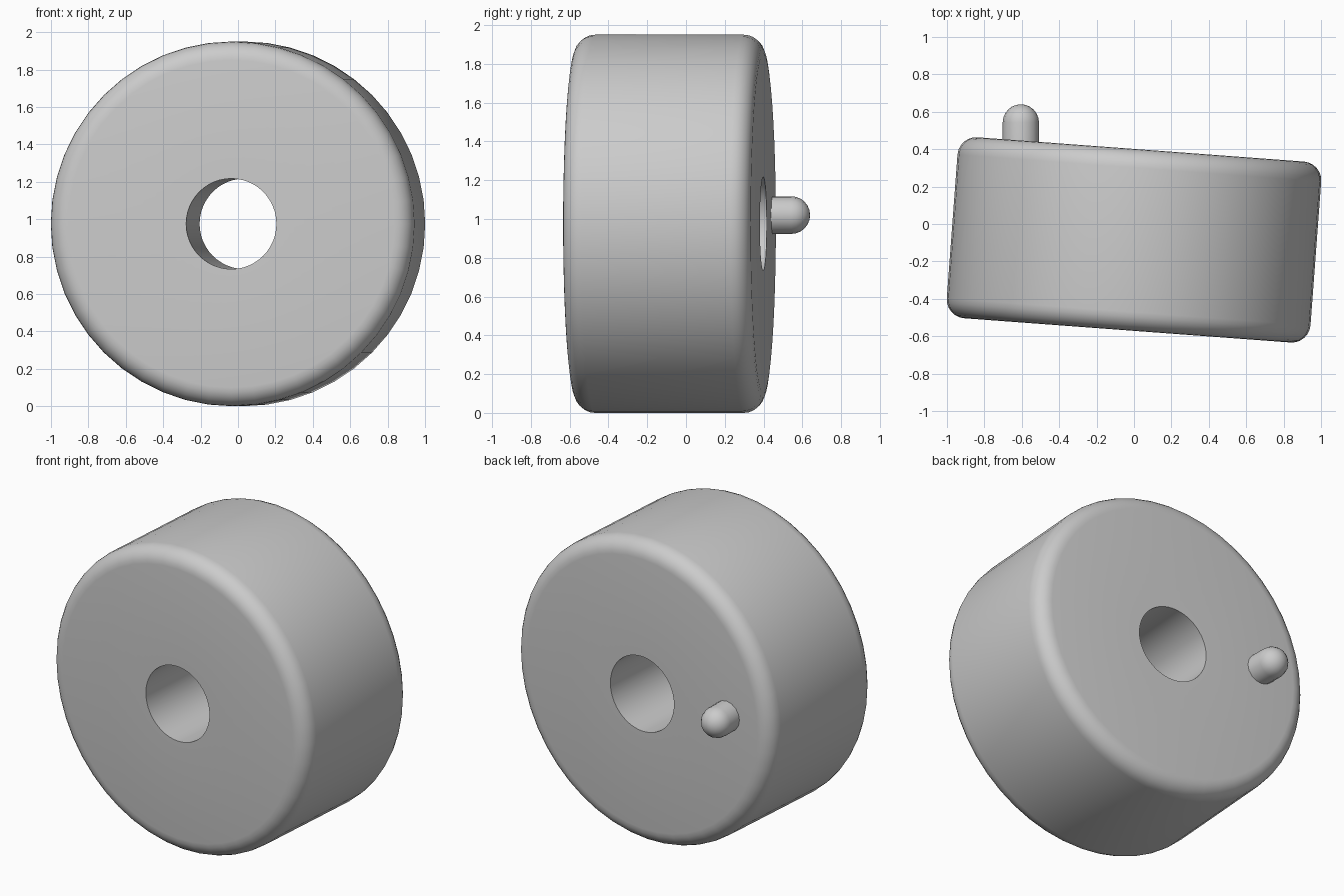
import bpy, bmesh
from math import sin, cos, pi, radians
from mathutils import Matrix, Vector

if "Cube" in bpy.data.objects:
    bpy.data.objects.remove(bpy.data.objects["Cube"], do_unlink=True)

grey = bpy.data.materials.new("plain grey")
grey.use_nodes = True
colour = (0.6, 0.6, 0.6, 1)
grey.diffuse_color = colour
grey.node_tree.nodes["Principled BSDF"].inputs["Base Color"].default_value = colour


def arc(r, y, radius, start, end, steps):
    """Quarter-round profile points (distance from axis, position along axis)."""
    angles = [start + (end - start) * i / steps for i in range(steps + 1)]
    return [(r + radius * cos(a), y + radius * sin(a)) for a in angles]


def lathe(name, profile, sides, closed, location, turn=0):
    """Revolve a profile around the y axis."""
    bm = bmesh.new()
    verts = [bm.verts.new((r, y, 0)) for r, y in profile]
    pairs = list(zip(verts, verts[1:]))
    if closed:
        pairs.append((verts[-1], verts[0]))
    edges = [bm.edges.new(p) for p in pairs]
    bmesh.ops.spin(bm, geom=verts + edges, axis=(0, 1, 0), cent=(0, 0, 0),
                   angle=2 * pi, steps=sides, use_merge=True)
    bmesh.ops.remove_doubles(bm, verts=bm.verts, dist=0.0005)
    bmesh.ops.recalc_face_normals(bm, faces=bm.faces)
    bm.transform(Matrix.Translation(Vector(location)) @ Matrix.Rotation(turn, 4, "Z"))
    mesh = bpy.data.meshes.new(name)
    bm.to_mesh(mesh)
    bm.free()
    mesh.materials.append(grey)
    obj = bpy.data.objects.new(name, mesh)
    bpy.context.collection.objects.link(obj)
    bpy.ops.object.select_all(action="DESELECT")
    obj.select_set(True)
    bpy.context.view_layer.objects.active = obj
    bpy.ops.object.shade_smooth_by_angle(angle=radians(35))
    return obj


# Thick wheel with rounded rims and a bore, turned slightly
R, HALF, RIM, BORE = 0.975, 0.485, 0.1, 0.242
rim = arc(R - RIM, HALF - RIM, RIM, 0, pi / 2, 6)
wheel_profile = [(BORE, -HALF)] + [(r, -y) for r, y in reversed(rim)] + rim + [(BORE, HALF)]
lathe("wheel", wheel_profile, 48, True, (0, -0.085, R), radians(-4.25))

# Round-ended crank pin on the back face
PIN = 0.097
pin_profile = [(0, -0.24), (PIN, -0.24)] + arc(0, 0, PIN, 0, pi / 2, 6)
lathe("crank_pin", pin_profile, 16, False, (-0.605, 0.543, 1.02))
